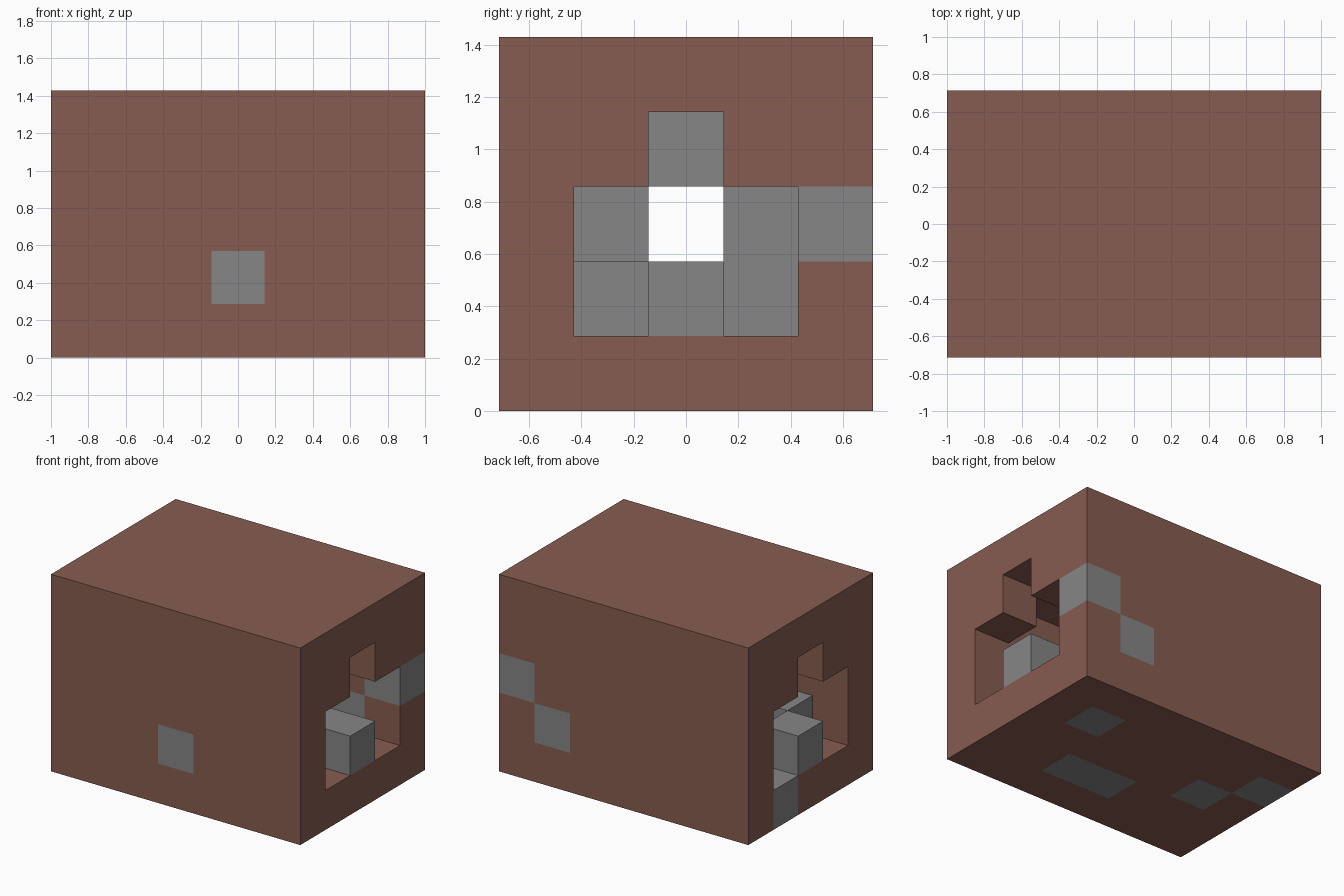
import bpy
import bmesh
from mathutils import Vector

if "Cube" in bpy.data.objects:
    bpy.data.objects.remove(bpy.data.objects["Cube"], do_unlink=True)

NX, NY, NZ = 7, 5, 5
CELL = 2 / NX


def material(name, color):
    m = bpy.data.materials.new(name)
    m.use_nodes = True
    m.diffuse_color = (*color, 1)
    bsdf = m.node_tree.nodes["Principled BSDF"]
    bsdf.inputs["Base Color"].default_value = (*color, 1)
    bsdf.inputs["Roughness"].default_value = 0.9
    return m


MATERIALS = [material("brown_clay", (0.242, 0.107, 0.082)),
             material("grey_stone", (0.238, 0.238, 0.238))]

# Tunnel mouth cut through both end walls, as (y, z) cells
mouth = {(y, z) for y in (1, 2, 3) for z in (1, 2)} | {(2, 3)}

# Stone blocks set into the walls and floor
wall_stones = {(3, 0, 1), (6, 4, 2), (5, 4, 1), (0, 3, 0), (1, 2, 0),
               (5, 3, 0), (4, 1, 0), (3, 1, 0), (0, 2, 1), (6, 2, 1)}

# Loose stone blocks inside the chamber
chamber_stones = {(5, 2, 1), (1, 1, 1), (2, 1, 2),
                  (3, 3, 1), (3, 3, 2), (3, 2, 3)}


def is_wall(x, y, z):
    if y in (0, NY - 1) or z in (0, NZ - 1):
        return True
    return x in (0, NX - 1) and (y, z) not in mouth


walls = {(x, y, z) for x in range(NX) for y in range(NY) for z in range(NZ)
         if is_wall(x, y, z)} - wall_stones
solid = walls | wall_stones | chamber_stones


def build(name, cells, slot):
    """Make one object from the exposed sides of a set of block cells."""
    bm = bmesh.new()
    for cell in sorted(cells):
        centre = Vector(cell) + Vector((0.5, 0.5, 0.5))
        for axis in range(3):
            for sign in (-1, 1):
                near = list(cell)
                near[axis] += sign
                if tuple(near) in solid:
                    continue
                n, u, v = Vector(), Vector(), Vector()
                n[axis] = sign / 2
                u[(axis + 1) % 3] = 0.5
                v[(axis + 2) % 3] = sign / 2
                ring = (-u - v, u - v, u + v, v - u)
                bm.faces.new([bm.verts.new(centre + n + r) for r in ring])
    bmesh.ops.remove_doubles(bm, verts=bm.verts[:], dist=0.001)
    for vert in bm.verts:
        vert.co = (vert.co - Vector((NX / 2, NY / 2, 0))) * CELL
    mesh = bpy.data.meshes.new(name)
    bm.to_mesh(mesh)
    bm.free()
    mesh.materials.append(MATERIALS[slot])
    bpy.context.collection.objects.link(bpy.data.objects.new(name, mesh))


build("tunnel_walls", walls, 0)
build("wall_stones", wall_stones, 1)
build("chamber_stones", chamber_stones, 1)
